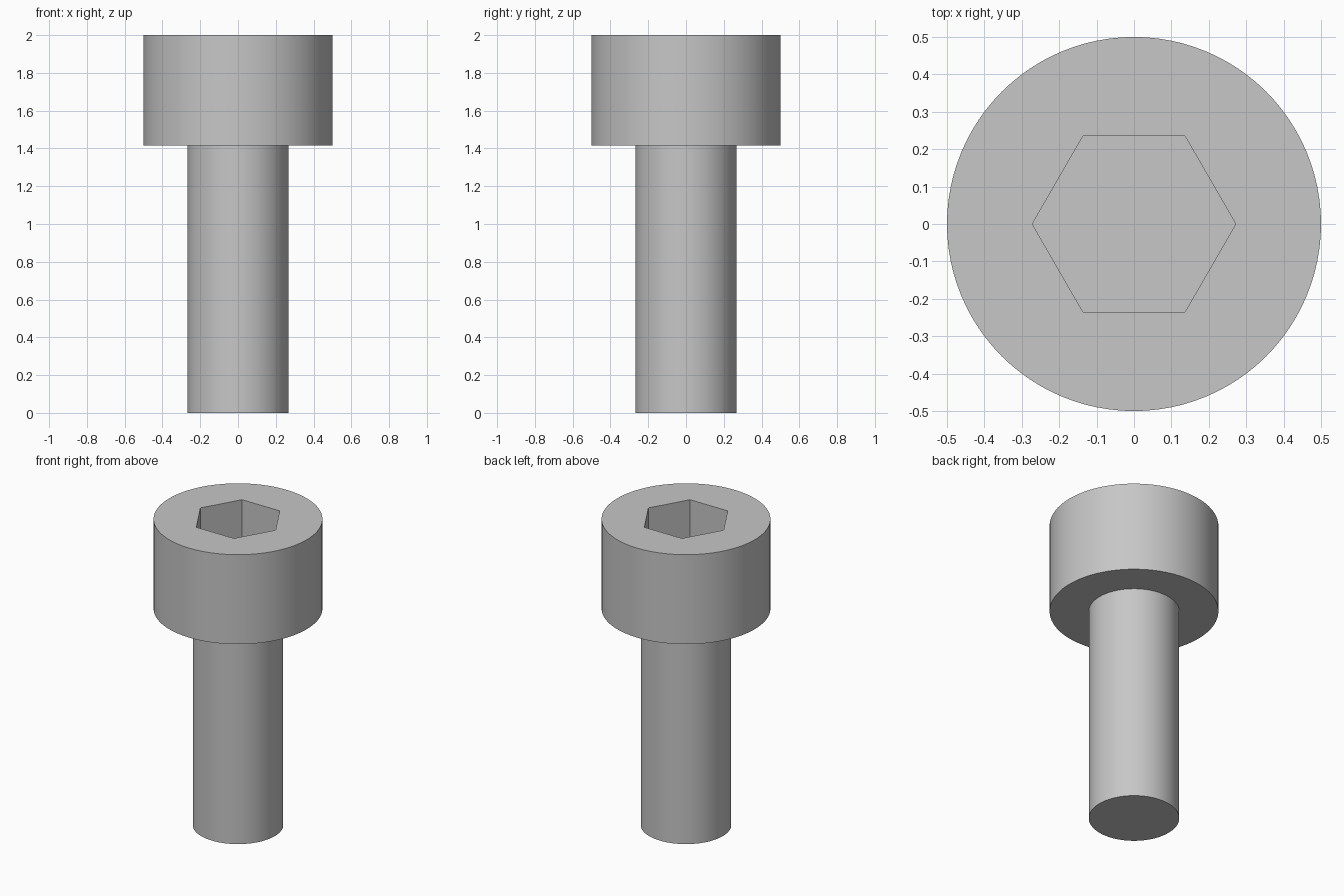
import bpy
import bmesh
from math import cos, sin, tau, radians

default_cube = bpy.data.objects.get("Cube")
if default_cube:
    bpy.data.objects.remove(default_cube, do_unlink=True)

SIDES = 96
HEAD_RADIUS, SHANK_RADIUS, SOCKET_RADIUS = 0.5, 0.268, 0.272
TOP, HEAD_BASE, SOCKET_FLOOR = 2.0, 1.415, 1.7

steel = bpy.data.materials.new("grey steel")
steel.use_nodes = True
grey = (0.57, 0.57, 0.57, 1.0)
steel.diffuse_color = grey
steel.node_tree.nodes["Principled BSDF"].inputs["Base Color"].default_value = grey


def ring(bm, radius, z, sides):
    """Closed loop of edges; returns its vertices and edges in order."""
    verts = [bm.verts.new((radius * cos(tau * i / sides),
                           radius * sin(tau * i / sides), z))
             for i in range(sides)]
    edges = [bm.edges.new((verts[i], verts[(i + 1) % sides]))
             for i in range(sides)]
    return verts, edges


def wall(bm, lower, upper):
    """Quads joining two rings with the same number of sides."""
    n = len(lower)
    for i in range(n):
        j = (i + 1) % n
        bm.faces.new((lower[i], lower[j], upper[j], upper[i]))


def finish(bm, name):
    bmesh.ops.recalc_face_normals(bm, faces=bm.faces[:])
    mesh = bpy.data.meshes.new(name)
    bm.to_mesh(mesh)
    bm.free()
    mesh.materials.append(steel)
    obj = bpy.data.objects.new(name, mesh)
    bpy.context.collection.objects.link(obj)
    bpy.ops.object.select_all(action="DESELECT")
    obj.select_set(True)
    bpy.context.view_layer.objects.active = obj
    bpy.ops.object.shade_smooth_by_angle(angle=radians(30))


# Whole bolt as one closed skin: shank, head and hexagonal socket
bm = bmesh.new()
tip, _ = ring(bm, SHANK_RADIUS, 0, SIDES)
neck, _ = ring(bm, SHANK_RADIUS, HEAD_BASE, SIDES)
under, _ = ring(bm, HEAD_RADIUS, HEAD_BASE, SIDES)
rim, rim_edges = ring(bm, HEAD_RADIUS, TOP, SIDES)
mouth, mouth_edges = ring(bm, SOCKET_RADIUS, TOP, 6)
floor, _ = ring(bm, SOCKET_RADIUS, SOCKET_FLOOR, 6)

bm.faces.new(tip)
wall(bm, tip, neck)
wall(bm, neck, under)
wall(bm, under, rim)
wall(bm, floor, mouth)
bm.faces.new(floor)

# Flat head top around the socket mouth
bmesh.ops.triangle_fill(bm, edges=rim_edges + mouth_edges,
                        use_beauty=True, normal=(0, 0, 1))
finish(bm, "socket_head_bolt")
